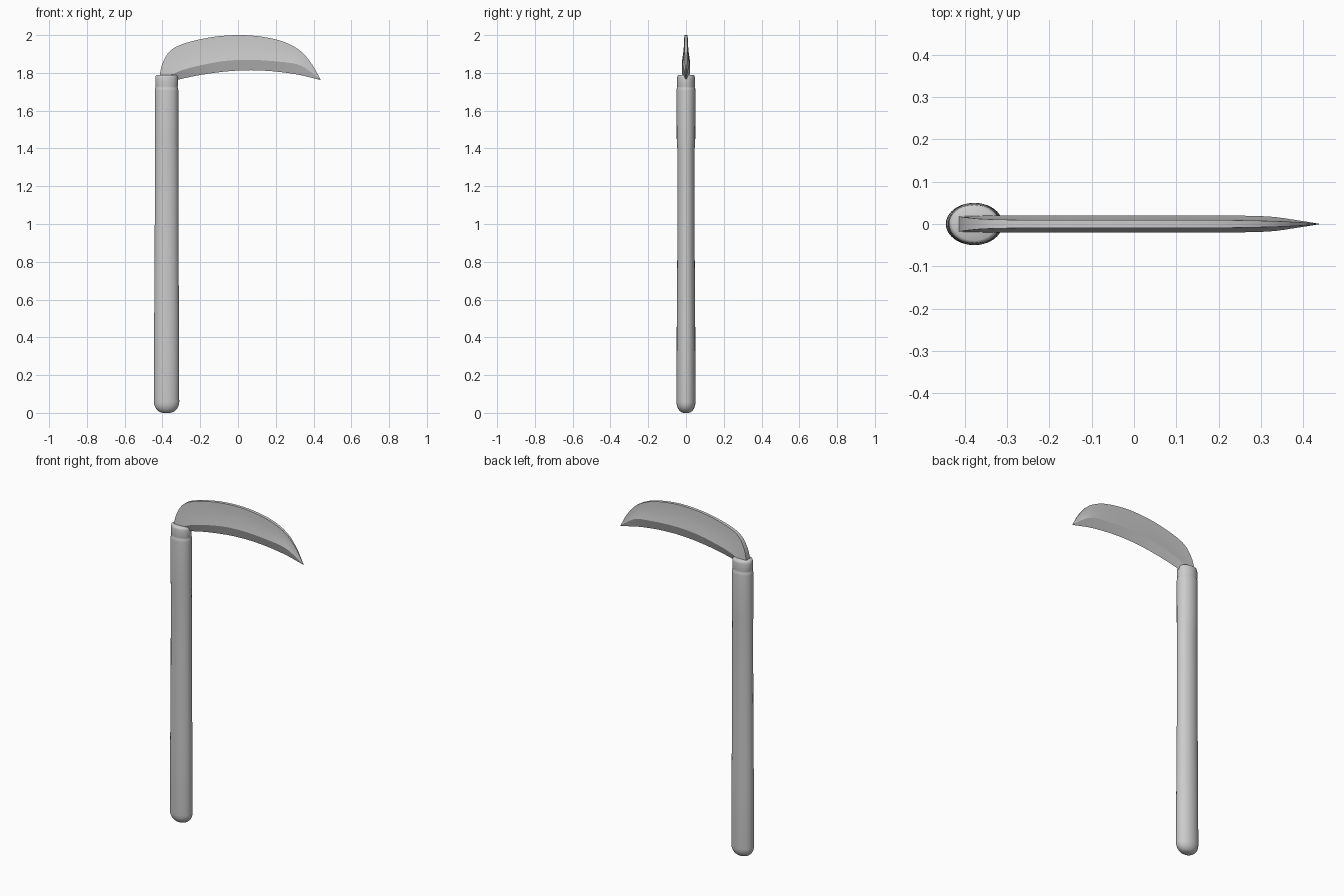
import bpy, bmesh, math

if "Cube" in bpy.data.objects:
    bpy.data.objects.remove(bpy.data.objects["Cube"])


def catmull(rows, steps):
    """Smooth interpolation through a list of equal-length tuples."""
    out = []
    for i in range(len(rows) - 1):
        a, b, c, d = (rows[max(i - 1, 0)], rows[i], rows[i + 1],
                      rows[min(i + 2, len(rows) - 1)])
        for s in range(steps):
            t = s / steps
            out.append([0.5 * (2 * q + (r - p) * t + (2 * p - 5 * q + 4 * r - w) * t * t
                               + (3 * q - p - 3 * r + w) * t ** 3)
                        for p, q, r, w in zip(a, b, c, d)])
    return out + [list(rows[-1])]


def loft(name, rings, angle):
    """Skin a series of closed rings, cap both ends, shade smooth by angle."""
    bm = bmesh.new()
    loops = [[bm.verts.new(p) for p in ring] for ring in rings]
    n = len(loops[0])
    for a, b in zip(loops, loops[1:]):
        for i in range(n):
            j = (i + 1) % n
            bm.faces.new((a[i], a[j], b[j], b[i]))
    bm.faces.new(loops[0])
    bm.faces.new(loops[-1])
    bmesh.ops.remove_doubles(bm, verts=bm.verts, dist=1e-5)
    bmesh.ops.recalc_face_normals(bm, faces=bm.faces)
    me = bpy.data.meshes.new(name)
    bm.to_mesh(me)
    bm.free()
    ob = bpy.data.objects.new(name, me)
    bpy.context.collection.objects.link(ob)
    bpy.ops.object.select_all(action='DESELECT')
    ob.select_set(True)
    bpy.context.view_layer.objects.active = ob
    bpy.ops.object.shade_smooth_by_angle(angle=math.radians(angle))
    return ob


# Handle: oval shaft with rounded butt, slim waist and collar at the top
CX, SIDES = -0.378, 40
profile = [(0.058 * (1 - math.cos(a)), 0.014 + 0.053 * math.sin(a), 0.010 + 0.040 * math.sin(a))
           for a in (math.pi / 2 * k / 8 for k in range(9))]
profile += [(0.45, 0.066, 0.049), (0.85, 0.063, 0.046), (1.40, 0.062, 0.046),
            (1.45, 0.062, 0.049), (1.705, 0.062, 0.050), (1.718, 0.061, 0.049),
            (1.724, 0.058, 0.046), (1.73, 0.060, 0.047), (1.775, 0.060, 0.047),
            (1.786, 0.057, 0.045), (1.79, 0.051, 0.039)]
loft("handle", [[(CX + rx * math.cos(2 * math.pi * i / SIDES),
                  ry * math.sin(2 * math.pi * i / SIDES), z) for i in range(SIDES)]
                for z, rx, ry in profile], 50)

# Blade stations: spine x z, ridge x z, edge x z, ridge half width, spine half width
stations = [
    (-0.417, 1.770, -0.345, 1.792, -0.330, 1.760, 0.020, 0.019),
    (-0.402, 1.844, -0.315, 1.807, -0.305, 1.767, 0.020, 0.016),
    (-0.363, 1.913, -0.270, 1.822, -0.260, 1.777, 0.020, 0.012),
    (-0.300, 1.950, -0.215, 1.836, -0.205, 1.788, 0.020, 0.010),
    (-0.190, 1.980, -0.130, 1.854, -0.120, 1.801, 0.020, 0.009),
    (-0.070, 1.997, -0.040, 1.866, -0.035, 1.810, 0.020, 0.009),
    (0.070, 1.998, 0.070, 1.869, 0.070, 1.814, 0.020, 0.009),
    (0.220, 1.972, 0.200, 1.861, 0.190, 1.808, 0.020, 0.009),
    (0.325, 1.921, 0.315, 1.845, 0.305, 1.793, 0.018, 0.007),
    (0.392, 1.845, 0.385, 1.805, 0.378, 1.777, 0.009, 0.004),
    (0.438, 1.762, 0.438, 1.762, 0.438, 1.762, 0.0005, 0.0005)]

rings = []
for sx, sz, rx, rz, ex, ez, rw, sw in catmull(stations, 4):
    half = []
    # hollow-ground flat between spine and ridge
    for t in (0, 0.25, 0.5, 0.75, 1):
        half.append((sx + (rx - sx) * t, sw + (rw - sw) * t ** 2, sz + (rz - sz) * t))
    rings.append(half + [(ex, 0, ez)] + [(x, -y, z) for x, y, z in reversed(half)])
loft("blade", rings, 20)
